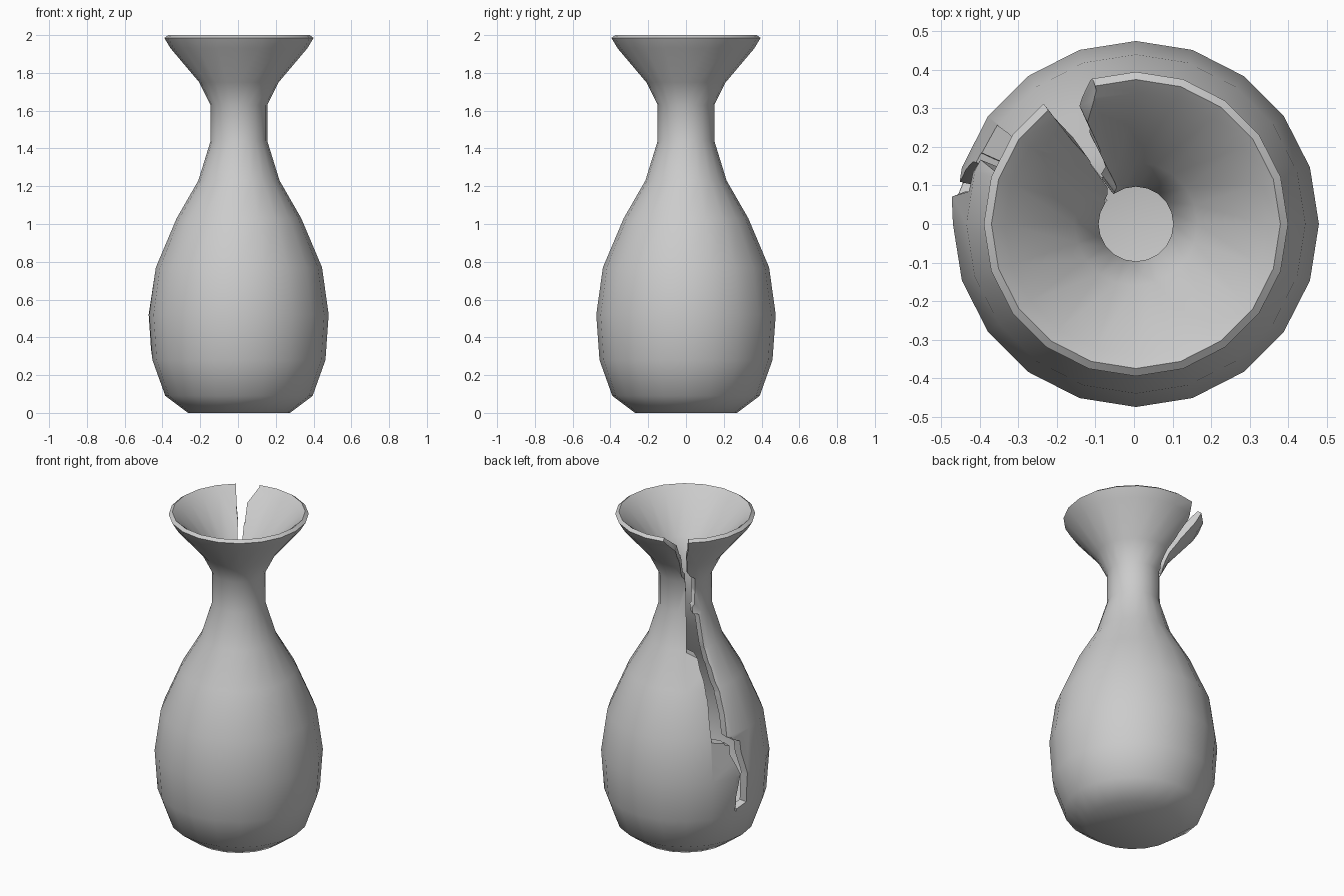
import bpy, bmesh
from math import radians, degrees, cos, sin, atan2
from mathutils import Vector

if "Cube" in bpy.data.objects:
    bpy.data.objects.remove(bpy.data.objects["Cube"])

AXIS_X = 0.005
SIDES = 20

# Closed wall profile (radius, height): outside going up, inside going down
OUTER = [(0, 0), (0.27, 0), (0.39, 0.09), (0.458, 0.28), (0.475, 0.52),
         (0.44, 0.77), (0.33, 1.03), (0.215, 1.23), (0.15, 1.44), (0.15, 1.63),
         (0.21, 1.75), (0.362, 1.93), (0.395, 1.985)]
INNER = [(0.375, 2.0), (0.34, 1.97), (0.16, 1.77), (0.097, 1.65), (0.097, 1.43),
         (0.165, 1.21), (0.28, 1.0), (0.39, 0.75), (0.425, 0.52), (0.41, 0.3),
         (0.35, 0.13), (0.25, 0.06), (0, 0.06)]

# Crack edges (height, angle in degrees), top to bottom
CRACK_AIM = 125
LEFT = [(2.1, -19), (1.99, -18.5), (1.81, -8), (1.67, -7), (1.55, 2), (1.37, 2),
        (1.22, 2), (1.13, 18), (0.96, 21), (0.75, 19.5), (0.71, 34),
        (0.53, 41.5), (0.30, 37.5)]
RIGHT = [(2.1, 3), (1.99, 2.5), (1.83, 1), (1.67, 9.5), (1.57, 22), (1.47, 15),
         (1.42, 30), (1.28, 30), (1.0, 35), (0.77, 32.5), (0.72, 44),
         (0.53, 46.5), (0.34, 47), (0.30, 39)]


def make_object(name, bm):
    bmesh.ops.recalc_face_normals(bm, faces=bm.faces)
    mesh = bpy.data.meshes.new(name)
    bm.to_mesh(mesh)
    bm.free()
    obj = bpy.data.objects.new(name, mesh)
    bpy.context.collection.objects.link(obj)
    return obj


def edge_angle(points, z):
    for (z1, a1), (z2, a2) in zip(points, points[1:]):
        if z2 <= z <= z1:
            return a1 + (a2 - a1) * (z1 - z) / (z1 - z2)
    return points[-1][1]


# Turned vase body
bm = bmesh.new()
pts = [bm.verts.new((r, 0, z)) for r, z in OUTER + INNER]
edges = [bm.edges.new(p) for p in zip(pts, pts[1:])]
bmesh.ops.spin(bm, geom=pts + edges, cent=(0, 0, 0), axis=(0, 0, 1),
               angle=radians(360), steps=SIDES, use_merge=False)
bmesh.ops.remove_doubles(bm, verts=bm.verts, dist=0.0005)
vase = make_object("vase", bm)

# Jagged wedge that opens the crack
bm = bmesh.new()
rows = []
for z in sorted({p[0] for p in LEFT + RIGHT}, reverse=True):
    row = []
    for r, side in ((0.02, LEFT), (0.02, RIGHT), (0.65, RIGHT), (0.65, LEFT)):
        a = radians(CRACK_AIM + edge_angle(side, z))
        row.append(bm.verts.new((r * cos(a), r * sin(a), z)))
    rows.append(row)
for up, low in zip(rows, rows[1:]):
    for i in range(4):
        j = (i + 1) % 4
        bm.faces.new((up[i], up[j], low[j], low[i]))
bm.faces.new(rows[0])
bm.faces.new(rows[-1])
bmesh.ops.triangulate(bm, faces=bm.faces)
cutter = make_object("crack_cutter", bm)
cutter.hide_render = True

bpy.context.view_layer.objects.active = vase
vase.select_set(True)
mod = vase.modifiers.new("crack", 'BOOLEAN')
mod.operation = 'DIFFERENCE'
mod.solver = 'EXACT'
mod.object = cutter
bpy.ops.object.modifier_apply(modifier=mod.name)
bpy.data.objects.remove(cutter, do_unlink=True)

# Lower crack lip bent slightly outward
for v in vase.data.vertices:
    a = degrees(atan2(v.co.y, v.co.x))
    if 169 < a < 178 and 0.31 < v.co.z < 0.6:
        v.co.x *= 1.03
        v.co.y *= 1.03
    v.co += Vector((AXIS_X, 0, 0))

bpy.ops.object.shade_smooth_by_angle(angle=radians(50))
